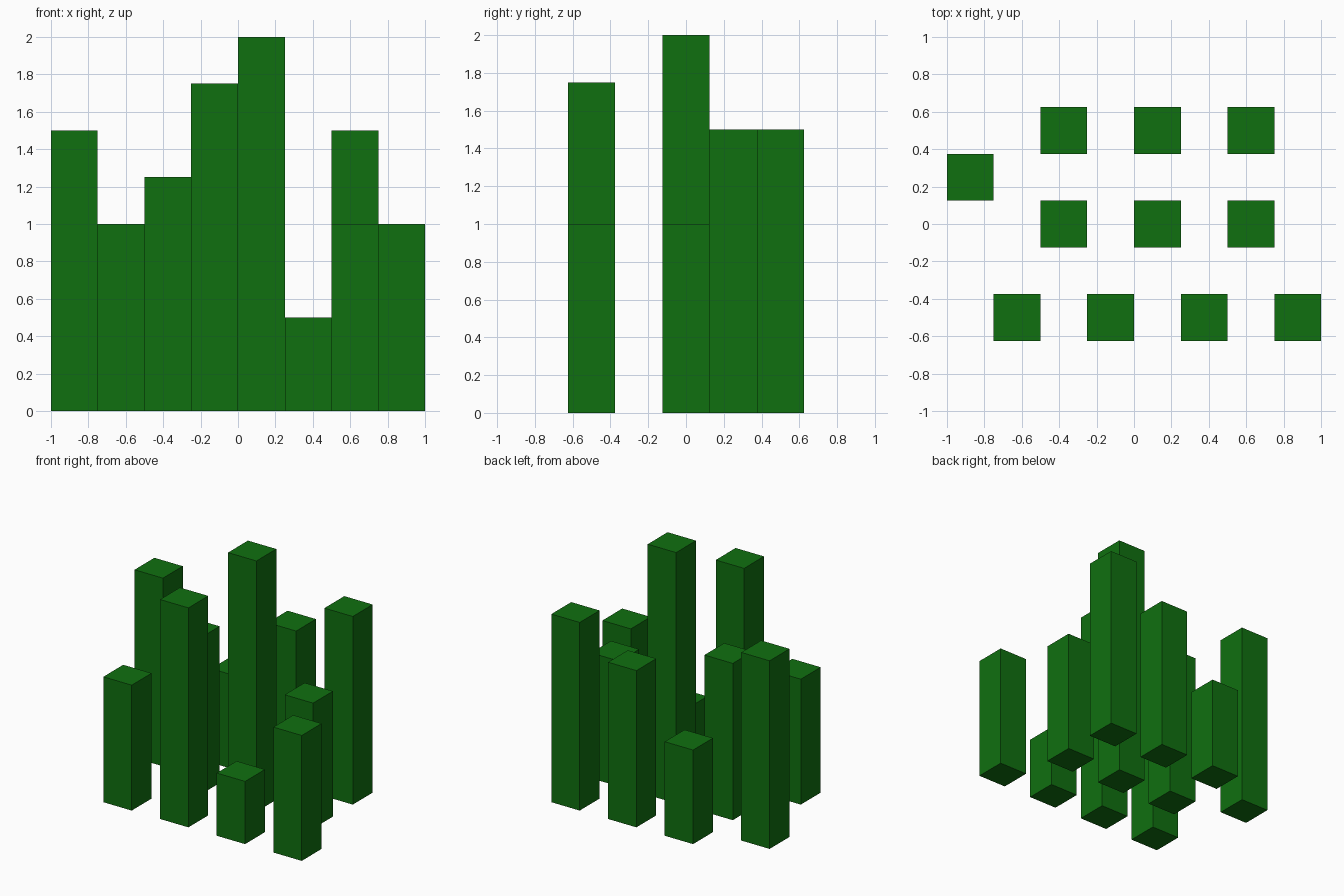
import bpy

if "Cube" in bpy.data.objects:
    bpy.data.objects.remove(bpy.data.objects["Cube"])

# one flat green
green = bpy.data.materials.new("green")
green.diffuse_color = (0.005, 0.16, 0.005, 1)
green.use_nodes = True
green.node_tree.nodes["Principled BSDF"].inputs["Base Color"].default_value = green.diffuse_color

WIDTH = 0.25

# rows of square columns: y centre, first x centre, heights at 0.5 spacing
ROWS = {
    "front_column": (-0.5, -0.625, [1.0, 1.75, 0.5, 1.0]),
    "middle_column": (0.0, -0.375, [1.25, 2.0, 1.0]),
    "left_column": (0.25, -0.875, [1.5]),
    "back_column": (0.5, -0.375, [0.75, 1.25, 1.5]),
}


def column(name, x, y, height):
    bpy.ops.mesh.primitive_cube_add(size=1, location=(x, y, height / 2))
    ob = bpy.context.object
    ob.name = name
    ob.scale = (WIDTH, WIDTH, height)
    bpy.ops.object.transform_apply(location=False, rotation=False, scale=True)
    ob.data.materials.append(green)


for name, (y, x0, heights) in ROWS.items():
    for i, height in enumerate(heights):
        column(f"{name}_{i + 1}", x0 + 0.5 * i, y, height)
